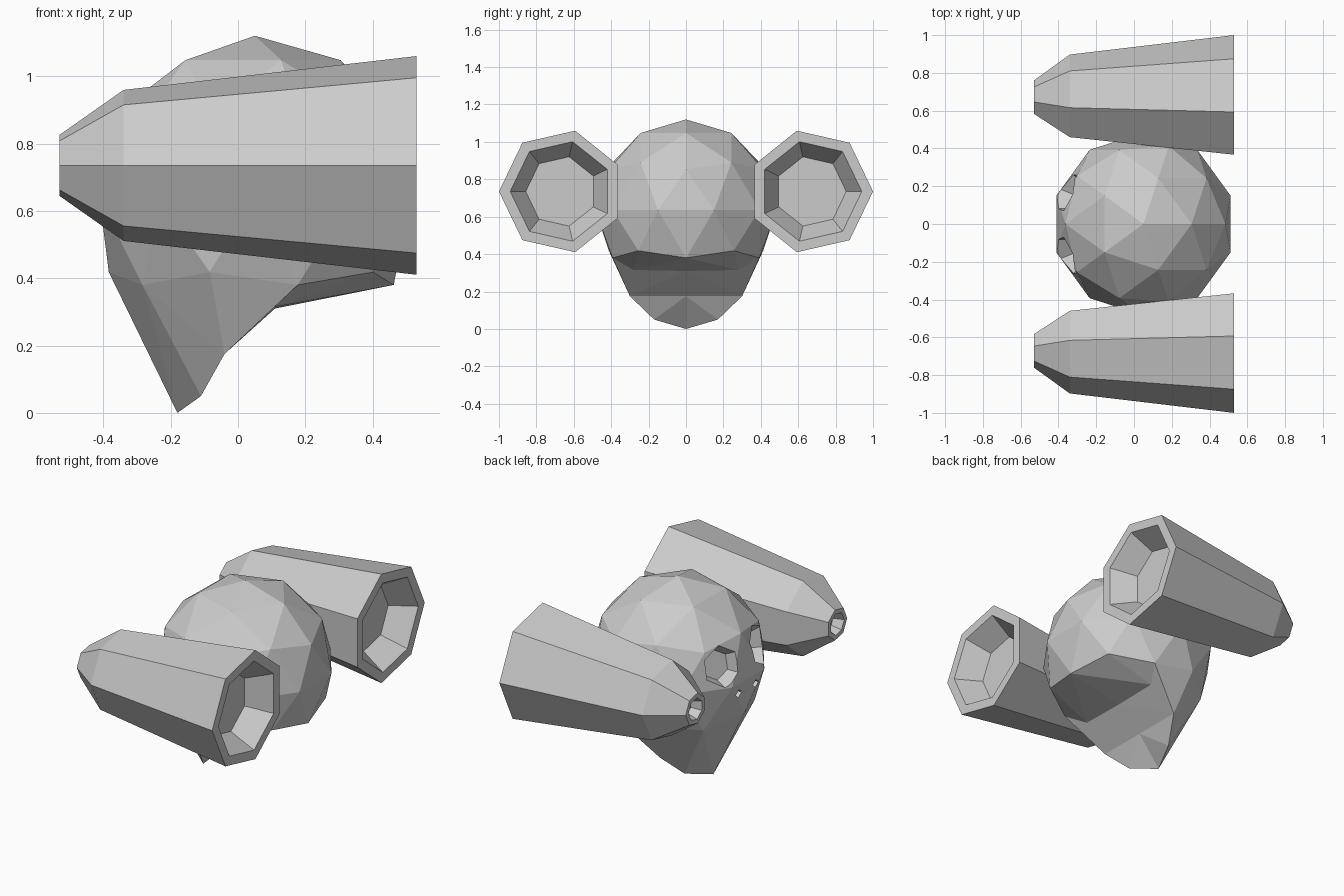
import bpy, bmesh, math
from mathutils import Vector

if "Cube" in bpy.data.objects:
    bpy.data.objects.remove(bpy.data.objects["Cube"])

R, CEN = 0.485, Vector((0.05, 0, 0.635))


def make_object(name, bm):
    bmesh.ops.recalc_face_normals(bm, faces=bm.faces)
    mesh = bpy.data.meshes.new(name)
    bm.to_mesh(mesh)
    bm.free()
    ob = bpy.data.objects.new(name, mesh)
    bpy.context.collection.objects.link(ob)
    return ob


def lathe_x(name, profile, sides, cy, cz, start):
    """Revolve (x, radius) points around an x-parallel axis, capped at both ends."""
    bm = bmesh.new()
    rings = []
    for x, r in profile:
        angles = [start + 2 * math.pi * i / sides for i in range(sides)]
        rings.append([bm.verts.new((x, cy + r * math.cos(a), cz + r * math.sin(a)))
                      for a in angles])
    for a, b in zip(rings, rings[1:]):
        for i in range(sides):
            j = (i + 1) % sides
            bm.faces.new((a[i], a[j], b[j], b[i]))
    bm.faces.new(rings[0])
    bm.faces.new(rings[-1])
    return make_object(name, bm)


def cutter(name, loc, normal, r_in, r_out, depth, sides):
    """Hidden tapered plug used to cut a recess along a surface normal."""
    n = Vector(normal).normalized()
    bm = bmesh.new()
    bmesh.ops.create_cone(bm, cap_ends=True, segments=sides, radius1=r_in,
                          radius2=r_out, depth=depth)
    ob = make_object(name, bm)
    ob.rotation_mode = 'QUATERNION'
    ob.rotation_quaternion = n.to_track_quat('Z', 'Y')
    ob.location = loc
    ob.hide_render = True
    ob.hide_set(True)
    return ob


# Skull: faceted ball whose bottom cap is replaced by a jaw
bm = bmesh.new()
bmesh.ops.create_icosphere(bm, subdivisions=2, radius=R)
bmesh.ops.delete(bm, geom=[v for v in bm.verts if v.co.z < -0.7 * R], context='VERTS')
bmesh.ops.translate(bm, verts=bm.verts, vec=CEN)
existing = list(bm.verts)
rim = {"L180": (-.384, 0, .418), "M144": (-.284, .2425, .38), "L108": (-.084, .413, .418),
       "M72": (.178, .392, .38), "L36": (.40, .255, .418), "M0": (.46, 0, .38)}
jaw = {"chin": (-.18, 0, 0), "A": (-.11, .17, .05), "B": (-.04, .30, .175),
       "C": (.11, .28, .315), "D": (.11, 0, .31), "c": (-.04, 0, .175)}
jaw_faces = ["L180 chin M144", "M144 chin A", "M144 A B", "M144 B L108", "L108 B M72",
             "M72 B C", "M72 C L36", "L36 C M0", "M0 C D", "C B D", "B c D", "A c B",
             "chin c A"]
centre = {k: bm.verts.new(p) for k, p in jaw.items() if p[1] == 0}
for s in (1, -1):
    V = dict(centre)
    for k, p in rim.items():
        q = Vector((p[0], p[1] * s, p[2]))
        V[k] = min(existing, key=lambda v: (v.co - q).length)
    for k, p in jaw.items():
        if p[1]:
            V[k] = bm.verts.new((p[0], p[1] * s, p[2]))
    for f in jaw_faces:
        bm.faces.new([V[k] for k in f.split()])
skull = make_object("skull", bm)

# Eye sockets and nostrils
for s in (1, -1):
    n = Vector((-.88, .36 * s, .25)).normalized()
    cuts = [cutter("eye_cutter", Vector((-.355, .17 * s, .755)), n, .085, .15, .14, 6),
            cutter("nostril_cutter", (-.40, .08 * s, .57), (-1, 0, -.1), .02, .032, .12, 4)]
    for c in cuts:
        m = skull.modifiers.new(c.name, 'BOOLEAN')
        m.operation = 'DIFFERENCE'
        m.solver = 'EXACT'
        m.object = c

# Side tubes: seven-sided cones with recessed ends
tube_profile = [(-.47, .045), (-.53, .065), (-.53, .093), (-.34, .23),
                (.53, .333), (.53, .273), (.39, .19)]
for s, name in ((1, "tube_back"), (-1, "tube_front")):
    lathe_x(name, tube_profile, 7, .667 * s, .735, 0 if s > 0 else math.pi)
